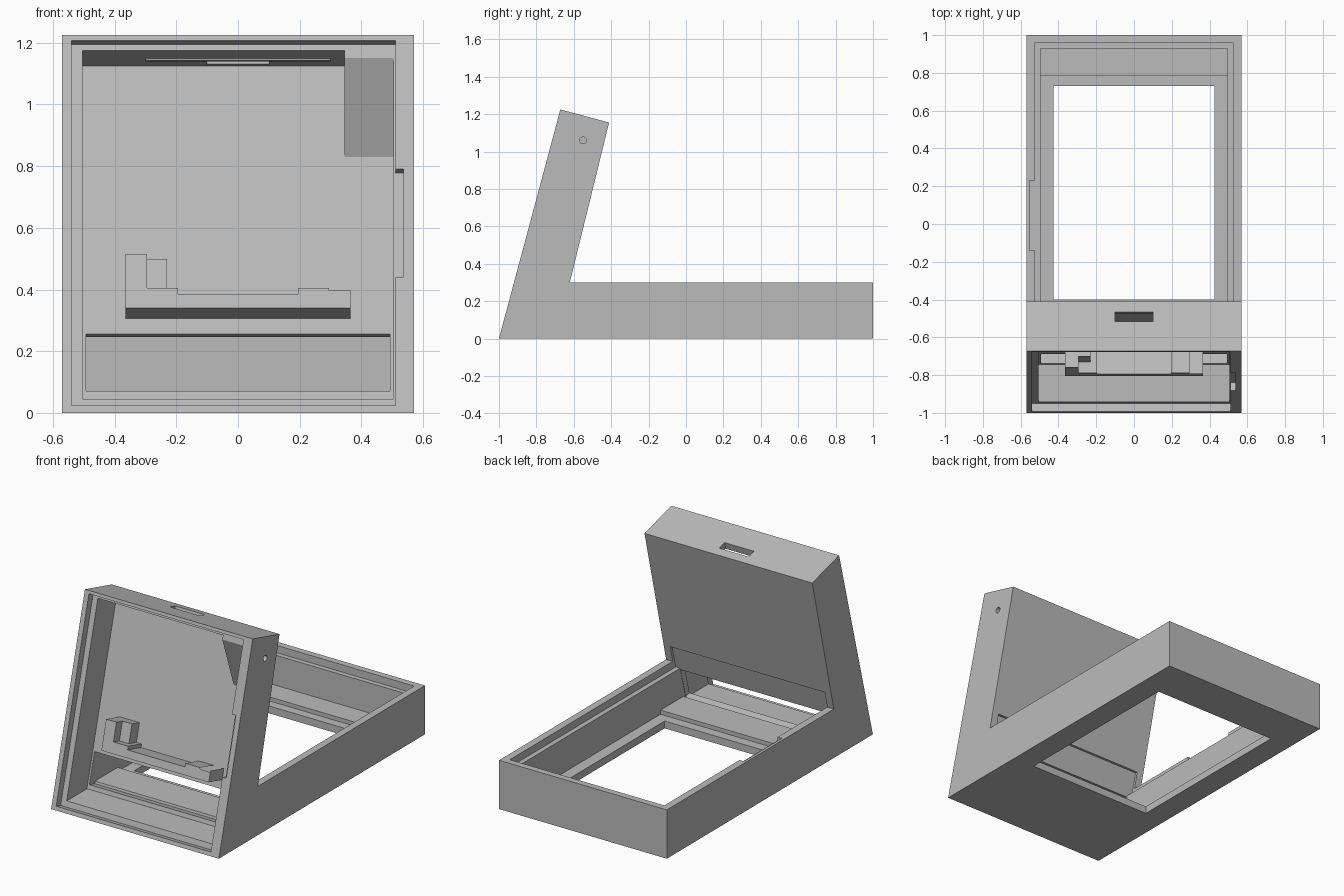
import bpy, math
from mathutils import Matrix

if "Cube" in bpy.data.objects:
    bpy.data.objects.remove(bpy.data.objects["Cube"])

grey = bpy.data.materials.new("plain grey")
grey.use_nodes = True
COLOUR = (0.5, 0.5, 0.5, 1)
grey.diffuse_color = COLOUR
grey.node_tree.nodes["Principled BSDF"].inputs["Base Color"].default_value = COLOUR

LEAN = math.radians(15)
C, S = math.cos(LEAN), math.sin(LEAN)


def lean(u, d):
    """Point on the leaning screen: u up the slope, d inward from its front."""
    return (-1 + u * S + d * C, u * C - d * S)


def prism(name, x0, x1, profile):
    """Extrude a (y, z) profile from x0 to x1."""
    n = len(profile)
    verts = [(x, y, z) for x in (x0, x1) for y, z in profile]
    faces = [list(range(n)), list(range(n, 2 * n))[::-1]]
    faces += [(i, n + i, n + (i + 1) % n, (i + 1) % n) for i in range(n)]
    area = sum(profile[i - 1][0] * profile[i][1] - profile[i][0] * profile[i - 1][1]
               for i in range(n))
    if area > 0:
        faces = [list(f)[::-1] for f in faces]
    mesh = bpy.data.meshes.new(name)
    mesh.from_pydata(verts, [], faces)
    mesh.materials.append(grey)
    obj = bpy.data.objects.new(name, mesh)
    bpy.context.collection.objects.link(obj)
    return obj


def lean_box(name, x0, x1, u0, u1, d0, d1):
    return prism(name, x0, x1, [lean(u0, d0), lean(u0, d1), lean(u1, d1), lean(u1, d0)])


def combine(target, tool, operation="DIFFERENCE"):
    mod = target.modifiers.new("cut", "BOOLEAN")
    mod.operation, mod.solver, mod.object = operation, "EXACT", tool
    bpy.context.view_layer.objects.active = target
    bpy.ops.object.modifier_apply(modifier=mod.name)


def cut(tool, *targets):
    for target in targets:
        combine(target, tool)
    bpy.data.objects.remove(tool)


def behind(z):
    """Point just behind the leaning back wall at height z."""
    return (-0.638 + (z - 0.3) * S / C, z)


# Outer shell: flat tray with a leaning screen housing
case = prism("case", -0.57, 0.57, [(-1, 0), (1, 0), (1, 0.3), lean(0.456, 0.27)[:1] + (0.3,),
                                   lean(1.268, 0.27), lean(1.268, 0)])

# Tray cavity with raised shelves at both ends, lid rebate and side notch
cut(prism("tray_cavity", -0.495, 0.495,
          [behind(0.07), (-0.46, 0.07), (-0.46, 0.045), (0.785, 0.045),
           (0.785, 0.07), (0.93, 0.07), (0.93, 0.4), behind(0.4)]), case)
cut(prism("tray_rebate", -0.525, 0.525,
          [behind(0.255), (0.96, 0.255), (0.96, 0.4), behind(0.4)]), case)
cut(prism("tray_notch", -0.553, -0.5,
          [(-0.14, 0.255), (0.23, 0.255), (0.23, 0.4), (-0.14, 0.4)]), case)
cut(prism("floor_window", -0.425, 0.425,
          [(-0.4, -0.1), (0.73, -0.1), (0.73, 0.06), (-0.4, 0.06)]), case)

# Screen cavity, front rebate and side notch
cut(prism("screen_cavity", -0.505, 0.505,
          [(-0.946, 0.045), (-0.745, 0.045), lean(1.228, 0.235), lean(1.228, 0.04)]), case)
cut(lean_box("screen_rebate", -0.54, 0.511, 0.024, 1.2495, -0.05, 0.045), case)
cut(lean_box("screen_notch", 0.49, 0.537, 0.4555, 0.818, -0.05, 0.045), case)

# Passage between the housing and the tray, and slot in the top
cut(lean_box("passage", -0.493, 0.493, 0.1356, 0.327, 0.2, 0.29), case)
cut(lean_box("top_slot", -0.1, 0.1, 1.2, 1.3, 0.16, 0.214), case)

# Thin ridge under the top wall
lean_box("slot_ridge", -0.3, 0.3, 1.222, 1.24, 0.14, 0.158)

# Sloped corner block with a screw hole through the side
wedge = prism("corner_block", 0.345, 0.508,
              [lean(0.922, 0.235), lean(0.922, 0.24), lean(1.232, 0.24),
               lean(1.232, 0.0455), lean(1.203, 0.0455)])
bpy.ops.mesh.primitive_cylinder_add(vertices=24, radius=0.018, depth=0.2)
hole = bpy.context.object
y, z = lean(1.14, 0.16)
hole.data.transform(Matrix.Translation((0.55, y, z)) @ Matrix.Rotation(math.pi / 2, 4, "Y"))
cut(hole, case, wedge)

# Cradle: low bar, raised shoulders, posts and set-back hooks
cradle = lean_box("cradle", -0.365, 0.365, 0.379, 0.425, 0.1, 0.24)
for side in (-1, 1):
    for inner, outer, low, high, front in ((0.195, 0.365, 0.379, 0.446, 0.1),
                                           (0.295, 0.365, 0.379, 0.56, 0.1),
                                           (0.23, 0.365, 0.379, 0.56, 0.16)):
        x0, x1 = sorted((side * inner, side * outer))
        piece = lean_box("cradle_piece", x0, x1, low, high, front, 0.24)
        combine(cradle, piece, "UNION")
        bpy.data.objects.remove(piece)
